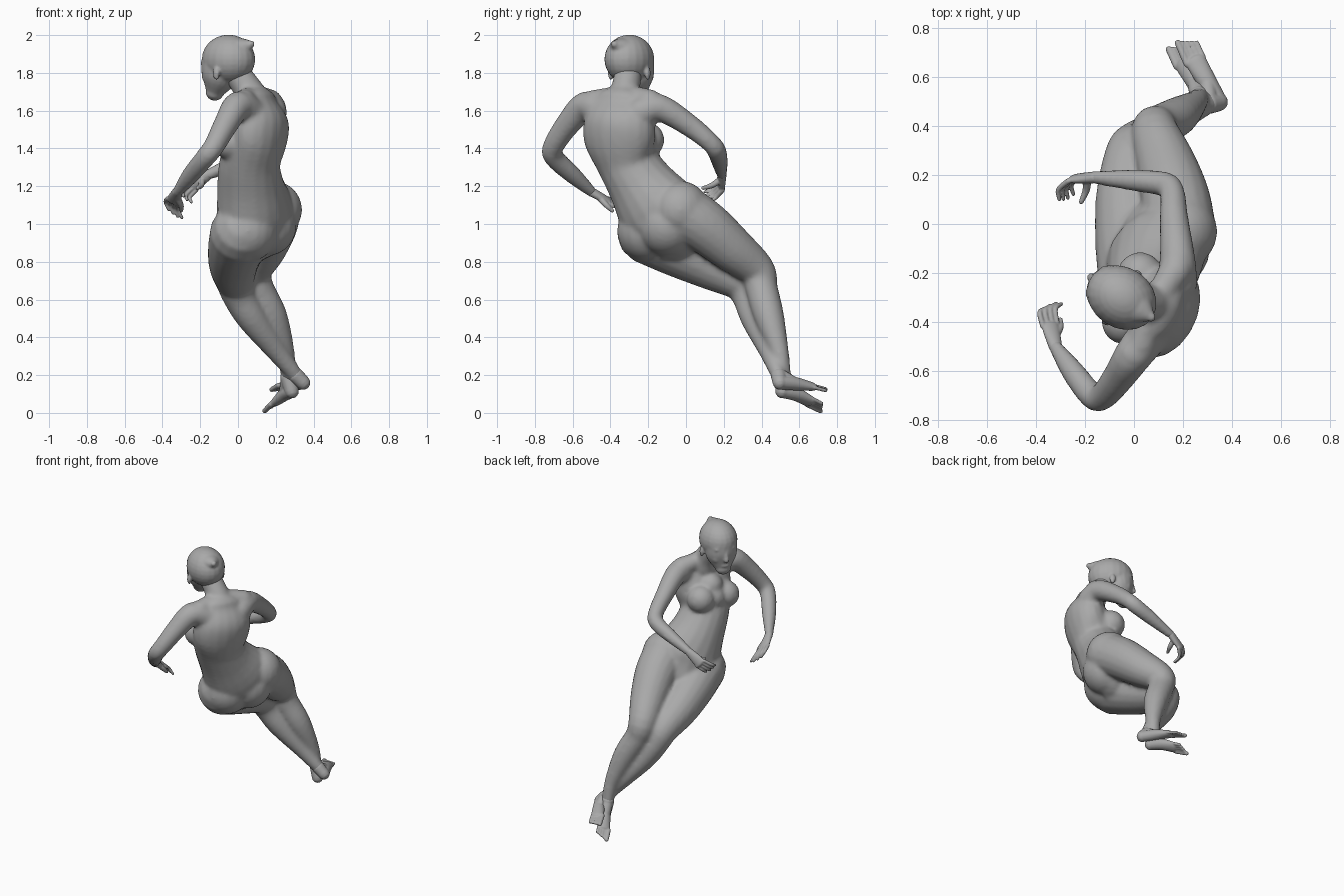
import bpy
import bmesh
import math
from mathutils import Vector, Matrix

cube = bpy.data.objects.get("Cube")
if cube:
    bpy.data.objects.remove(cube, do_unlink=True)

grey = bpy.data.materials.new("plain grey")
grey.use_nodes = True
COLOUR = (0.4, 0.4, 0.4, 1)
grey.diffuse_color = COLOUR
grey.node_tree.nodes["Principled BSDF"].inputs["Base Color"].default_value = COLOUR
SIDES, STEPS = 18, 4


def tube(bm, points, side=(1, 0, 0), side_end=None):
    """Rounded loft through (x, y, z, width, depth) points."""
    pts = [Vector(p if len(p) == 5 else (*p, p[3])) for p in points]
    s0 = Vector(side).normalized()
    s1 = Vector(side_end or side).normalized()
    ext = [pts[0] * 2 - pts[1]] + pts + [pts[-1] * 2 - pts[-2]]
    path = []
    for i in range(len(pts) - 1):
        a, b, c, d = ext[i:i + 4]
        for k in range(STEPS):
            t = k / STEPS
            path.append(0.5 * (b * 2 + (c - a) * t + (a * 2 - b * 5 + c * 4 - d) * t * t
                               + (b * 3 - a - c * 3 + d) * t ** 3))
    path.append(pts[-1])
    centres = [Vector(p[:3]) for p in path]
    rings = []

    def ring(c, t, s, w, d):
        a = (s - t * s.dot(t)).normalized()
        b = t.cross(a)
        rings.append([bm.verts.new(c + a * w * math.cos(q) + b * d * math.sin(q))
                      for q in (math.tau * j / SIDES for j in range(SIDES))])

    n = len(path) - 1
    for i, p in enumerate(path):
        t = (centres[min(i + 1, n)] - centres[max(i - 1, 0)]).normalized()
        s = s0.lerp(s1, i / n)
        w, d = p[3], p[4]
        angles = [0]
        if i == 0:
            angles = [-80, -55, -28, 0]
        elif i == n:
            angles = [0, 28, 55, 80]
        for deg in angles:
            q = math.radians(deg)
            ring(centres[i] + t * math.sin(q) * min(w, d), t, s,
                 w * math.cos(q), d * math.cos(q))
    for r, r2 in zip(rings, rings[1:]):
        for j in range(SIDES):
            k = (j + 1) % SIDES
            bm.faces.new((r[j], r[k], r2[k], r2[j]))
    bm.faces.new(rings[0][::-1])
    bm.faces.new(rings[-1])


def ball(bm, centre, radii, axes=Matrix.Identity(3)):
    if isinstance(radii, float):
        radii = (radii,) * 3
    m = Matrix.Translation(centre) @ axes.to_4x4() @ Matrix.Diagonal((*radii, 1))
    bmesh.ops.create_uvsphere(bm, u_segments=20, v_segments=14, radius=1, matrix=m)


def finish(bm, name, voxel, smooth):
    """Fuse the overlapping volumes into one skin."""
    bmesh.ops.recalc_face_normals(bm, faces=bm.faces)
    mesh = bpy.data.meshes.new(name)
    bm.to_mesh(mesh)
    bm.free()
    mesh.materials.append(grey)
    mesh.polygons.foreach_set("use_smooth", [True] * len(mesh.polygons))
    ob = bpy.data.objects.new(name, mesh)
    bpy.context.collection.objects.link(ob)
    rm = ob.modifiers.new("fuse", 'REMESH')
    rm.mode, rm.voxel_size, rm.use_smooth_shade = 'VOXEL', voxel, True
    sm = ob.modifiers.new("soften", 'SMOOTH')
    sm.factor, sm.iterations = 0.5, smooth


# Torso, twisting from the shoulders to the tilted pelvis
body = bmesh.new()
tube(body, [(.115, -.34, 1.645, .15, .08), (.12, -.35, 1.55, .195, .135),
            (.11, -.35, 1.45, .2, .14), (.065, -.31, 1.33, .165, .16),
            (.065, -.24, 1.21, .18, .175), (.09, -.135, 1.05, .235, .19),
            (.085, -.07, .96, .2, .16)], (.37, .93, 0), (.56, .68, .46))
# Bust, as one soft mass under a top
for x, y, z, r in ((.025, -.208, 1.445, .094), (-.042, -.4, 1.43, .09),
                   (-.005, -.3, 1.435, .088), (.02, -.31, 1.51, .085)):
    ball(body, (x, y, z), r)
# Seat
ball(body, (.187, -.03, 1.075), .153)
ball(body, (.15, -.1, .99), .16)
ball(body, (.05, -.2, .965), .165)
# Neck and shoulder slopes
tube(body, [(.09, -.33, 1.64, .095), (.055, -.32, 1.71, .078), (-.015, -.305, 1.81, .072)])
tube(body, [(.07, -.33, 1.685, .05), (.03, -.49, 1.645, .065)])
tube(body, [(.09, -.31, 1.69, .05), (.17, -.19, 1.645, .068)])
# Arms
tube(body, [(.07, -.44, 1.59, .085), (.0, -.53, 1.625, .078), (-.06, -.62, 1.535, .066),
            (-.125, -.7, 1.415, .056), (-.17, -.7, 1.355, .053),
            (-.25, -.6, 1.26, .047), (-.32, -.5, 1.17, .029)])
tube(body, [(.175, -.24, 1.59, .085), (.177, -.14, 1.615, .073), (.163, .02, 1.52, .059),
            (.155, .13, 1.43, .051), (.12, .163, 1.385, .051),
            (0, .178, 1.33, .044), (-.16, .19, 1.26, .028)])
# Legs
tube(body, [(.185, -.03, 1.07, .15), (.17, .1, .985, .142), (.132, .24, .87, .123),
            (.085, .375, .755, .097), (.105, .40, .66, .086), (.182, .44, .51, .08),
            (.25, .495, .32, .05), (.265, .52, .19, .038)])
tube(body, [(.015, -.2, .95, .165), (-.01, -.05, .87, .15), (-.025, .12, .785, .13),
            (-.015, .28, .7, .105), (.005, .33, .62, .088), (.075, .37, .5, .08),
            (.21, .445, .32, .055), (.305, .49, .2, .04)])
finish(body, "body", .013, 6)

# Head, turned towards the right hand
C = Vector((-.05, -.3, 1.872))
F = Vector((-.83, .55, 0)).normalized()
U = Vector((0, 0, 1))
S = F.cross(U)
AXES = Matrix((F, S, U)).transposed()


def at(f, s, u):
    return C + F * f + S * s + U * u


head = bmesh.new()
ball(head, C, (.15, .124, .13), AXES)
tube(head, [(*at(-.05, 0, .045), .1, .08), (*at(-.1, 0, .065), .06, .05),
            (*at(-.143, 0, .08), .02, .02)], S)
# Face and jaw
tube(head, [(*at(.04, 0, -.02), .11, .112), (*at(.06, 0, -.1), .1, .094),
            (*at(.087, 0, -.172), .055, .048)], S)
tube(head, [(*at(.136, 0, -.03), .014), (*at(.15, 0, -.095), .018)], S)
ball(head, at(.124, 0, -.142), (.018, .032, .012), AXES)
for sgn in (-1, 1):
    ball(head, at(.0, sgn * .117, -.075), (.02, .014, .036), AXES)
    ball(head, at(.095, sgn * .05, -.09), (.035, .035, .04), AXES)
    ball(head, at(.11, sgn * .045, -.02), (.03, .035, .02), AXES)
finish(head, "head", .0075, 5)


def hand(name, wrist, knuckle, tip, side, bow, thumb):
    bm = bmesh.new()
    w, k, e, s = Vector(wrist), Vector(knuckle), Vector(tip), Vector(side).normalized()
    tube(bm, [(*w, .028, .024), (*w.lerp(k, .6), .036, .02), (*k, .038, .016)], s)
    for i in (-1.5, -.5, .5, 1.5):
        curl = Vector(bow) * .03
        length = 1 - .08 * abs(i - .3)
        base = k + s * i * .022
        end = base.lerp(e + s * i * .028, length)
        tube(bm, [(*base, .0115), (*(base.lerp(end, .5) + curl), .0105), (*end, .008)], s)
    th = Vector(thumb)
    root = w.lerp(k, .35)
    tube(bm, [(*root, .018), (*(root.lerp(th, .55) + s * .012), .015), (*th, .01)], s)
    finish(bm, name, .0045, 2)


hand("left_hand", (-.32, -.5, 1.17), (-.343, -.41, 1.12), (-.33, -.325, 1.045),
     (.7, .15, -.4), (-.5, .6, .4), (-.3, -.39, 1.07))
hand("right_hand", (-.16, .19, 1.26), (-.245, .185, 1.2), (-.28, .1, 1.135),
     (.7, .3, -.6), (-.7, .1, -.2), (-.215, .09, 1.19))


def foot(name, ankle, heel, arch, ball_pos, toe, side):
    """Big toe lies on the negative end of the side direction."""
    bm = bmesh.new()
    s = Vector(side).normalized()
    b, e = Vector(ball_pos), Vector(toe)
    tube(bm, [(*ankle, .042), (*heel, .038)], s)
    tube(bm, [(*heel, .036, .036), (*arch, .04, .036), (*b, .044, .023)], s)
    tube(bm, [(*ankle, .038), (*arch, .034)], s)
    for i in range(5):
        off = (i - 2) * .018
        r = .015 if i == 0 else .0105
        start = b + s * off
        tube(bm, [(*start, r), (*start.lerp(e + s * off, 1 - .07 * i), r * .9)], s)
    finish(bm, name, .005, 2)


foot("left_foot", (.305, .49, .2), (.345, .497, .16), (.3, .575, .155),
     (.25, .665, .14), (.212, .75, .118), (.9, .35, -.15))
foot("right_foot", (.265, .52, .19), (.285, .51, .115), (.25, .58, .1),
     (.205, .655, .06), (.172, .725, .026), (.8, .35, .4))
